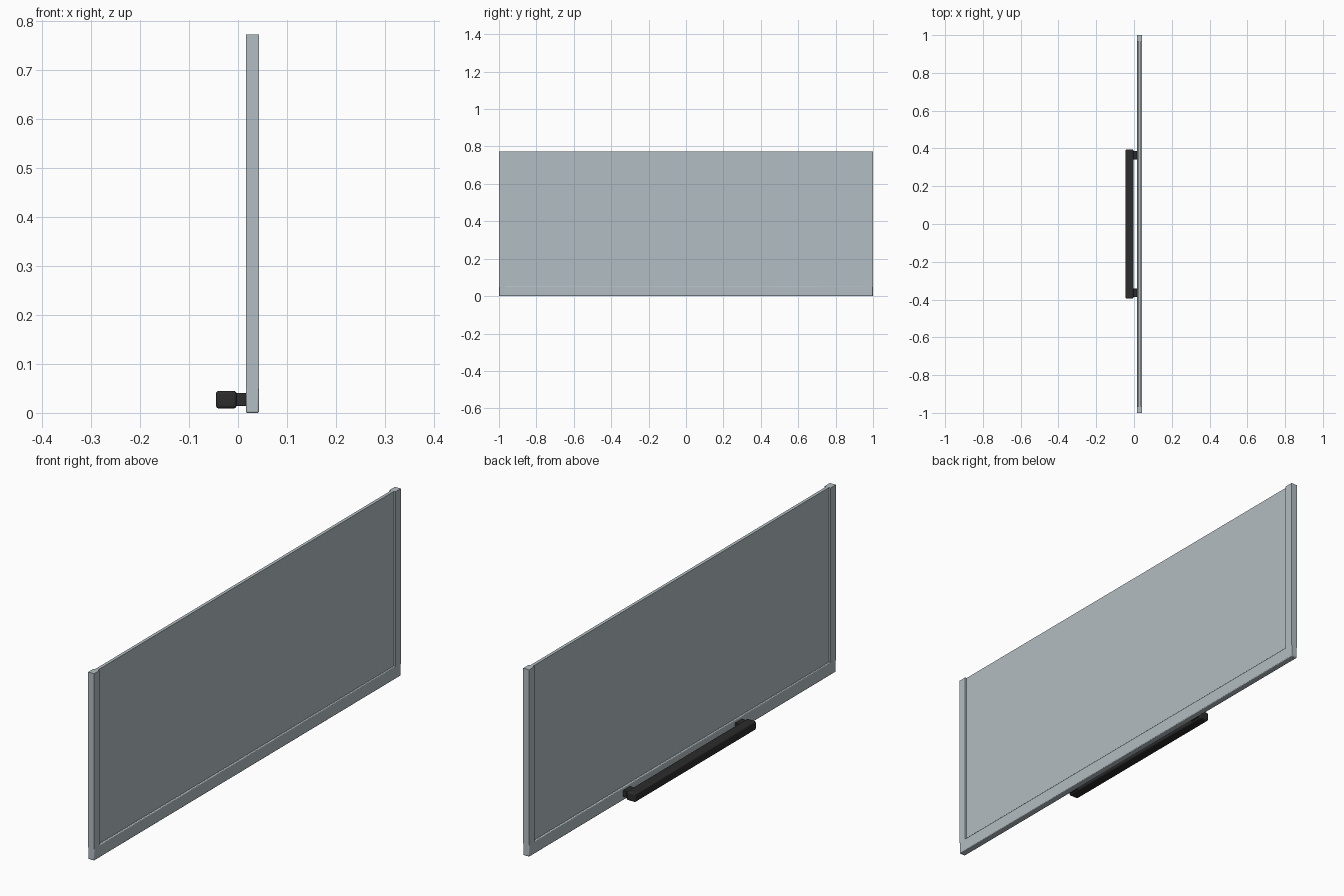
import bpy

cube = bpy.data.objects.get("Cube")
if cube:
    bpy.data.objects.remove(cube, do_unlink=True)


def material(name, rgb):
    m = bpy.data.materials.new(name)
    m.use_nodes = True
    m.diffuse_color = (*rgb, 1)
    m.node_tree.nodes["Principled BSDF"].inputs["Base Color"].default_value = (*rgb, 1)
    return m


def box(name, lo, hi, mat, bevel=0, segments=1):
    """Axis-aligned box between two corners, with optional rounded edges."""
    bpy.ops.mesh.primitive_cube_add(size=1, location=[(a + b) / 2 for a, b in zip(lo, hi)])
    ob = bpy.context.object
    ob.name = name
    ob.scale = [b - a for a, b in zip(lo, hi)]
    bpy.ops.object.transform_apply(location=False, rotation=False, scale=True)
    ob.data.materials.append(mat)
    if bevel:
        mod = ob.modifiers.new("Rounded edges", "BEVEL")
        mod.width = bevel
        mod.segments = segments
        bpy.ops.object.shade_smooth_by_angle()
    return ob


metal = material("light_grey_metal", (0.45, 0.51, 0.54))
black = material("black_plastic", (0.025, 0.025, 0.025))

BACK, FRONT = 0.016, 0.043     # frame thickness in x
TOP, RAIL, STILE = 0.772, 0.052, 0.035

# Drawer panel, bottom rail and side stiles
box("panel", (BACK + 0.007, -0.98, 0.03), (FRONT - 0.007, 0.98, TOP), metal)
box("bottom_rail", (BACK, -1, 0), (FRONT, 1, RAIL), metal, 0.003, 2)
for side, name in ((-1, "front"), (1, "rear")):
    ys = sorted((side, side * (1 - STILE)))
    box(name + "_stile", (BACK, ys[0], RAIL - 0.004), (FRONT, ys[1], TOP), metal)

# Handle bar with two mounting posts
box("handle_bar", (-0.045, -0.395, 0.009), (-0.003, 0.395, 0.045), black, 0.006, 3)
for side, name in ((-1, "front"), (1, "rear")):
    ys = sorted((side * 0.342, side * 0.387))
    box(name + "_handle_post", (-0.006, ys[0], 0.014), (BACK + 0.001, ys[1], 0.041), black, 0.002, 2)
